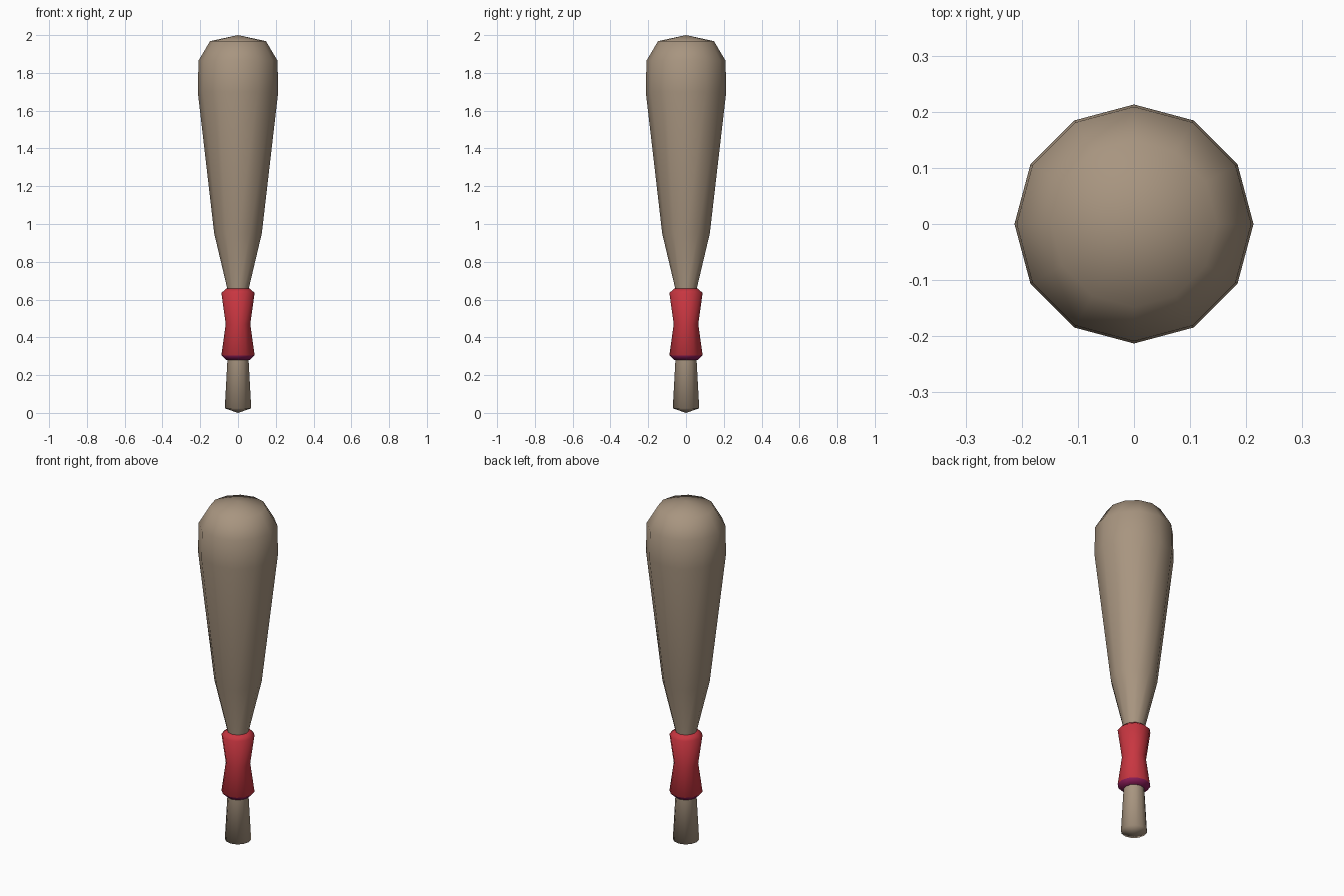
import bpy, bmesh, math

if "Cube" in bpy.data.objects:
    bpy.data.objects.remove(bpy.data.objects["Cube"])

SIDES = 12


def material(name, rgb):
    m = bpy.data.materials.new(name)
    m.diffuse_color = (*rgb, 1.0)
    m.use_nodes = True
    m.node_tree.nodes["Principled BSDF"].inputs["Base Color"].default_value = m.diffuse_color
    return m


wood = material("wood brown", (0.39, 0.30, 0.215))
red = material("grip red", (0.58, 0.037, 0.052))
purple = material("grip purple", (0.26, 0.012, 0.10))


def lathe(name, profile, mats):
    """Revolve (radius, height) points about z; radius 0 makes a tip."""
    bm = bmesh.new()
    rings = []
    for r, z in profile:
        if r == 0:
            rings.append([bm.verts.new((0, 0, z))] * SIDES)
        else:
            rings.append([bm.verts.new((r * math.cos(a), r * math.sin(a), z))
                          for a in (2 * math.pi * i / SIDES for i in range(SIDES))])
    for lo, hi in zip(rings, rings[1:]):
        for i in range(SIDES):
            j = (i + 1) % SIDES
            corners = dict.fromkeys((lo[i], lo[j], hi[j], hi[i]))
            bm.faces.new(list(corners)).smooth = True
    bm.normal_update()
    me = bpy.data.meshes.new(name)
    bm.to_mesh(me)
    bm.free()
    for m in mats:
        me.materials.append(m)
    ob = bpy.data.objects.new(name, me)
    bpy.context.collection.objects.link(ob)
    return ob


# Wooden club: butt, slim handle, flared barrel and domed tip
lathe("club_body", [(0, 0), (0.07, 0.024), (0.055, 0.30), (0.055, 0.65),
                    (0.126, 0.95), (0.213, 1.70), (0.209, 1.865),
                    (0.148, 1.968), (0, 2.0)], [wood])

# Waisted grip wrap around the handle, with a purple underside
grip = lathe("grip_wrap", [(0.052, 0.28), (0.062, 0.28), (0.088, 0.305),
                           (0.065, 0.47), (0.088, 0.635), (0.062, 0.658),
                           (0.052, 0.658)], [red, purple])
for p in grip.data.polygons:
    p.material_index = 1 if p.center.z < 0.30 else 0
